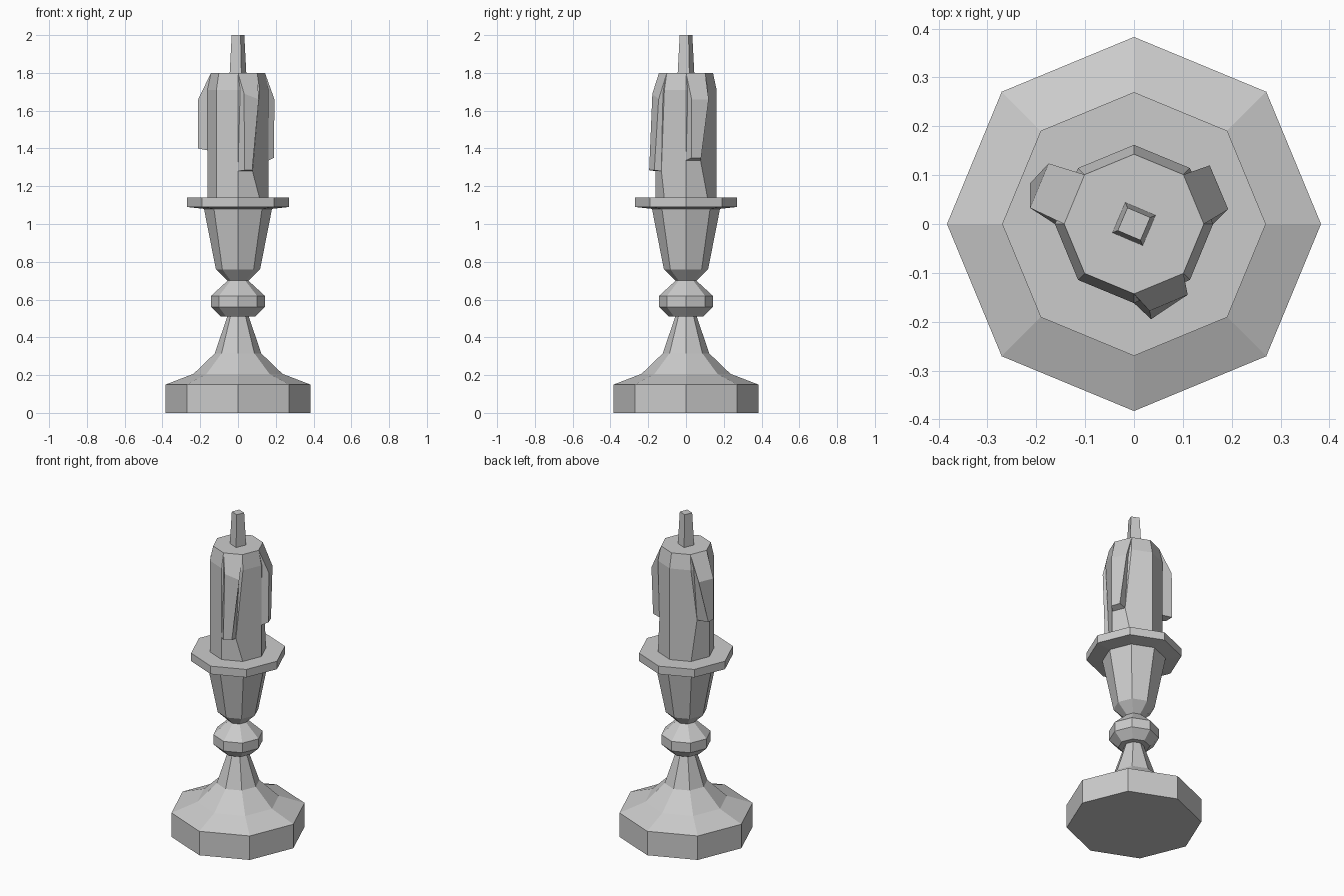
import bpy, bmesh, math
from mathutils import Vector

if "Cube" in bpy.data.objects:
    bpy.data.objects.remove(bpy.data.objects["Cube"])


def lathe(bm, profile, sides=8, turn=0.0):
    """Revolve (radius, z) points into a closed faceted solid; returns the rings."""
    rings = []
    for r, z in profile:
        angles = [turn + 2 * math.pi * i / sides for i in range(sides)]
        rings.append([bm.verts.new((r * math.cos(a), r * math.sin(a), z)) for a in angles])
    for lo, hi in zip(rings, rings[1:]):
        for i in range(sides):
            j = (i + 1) % sides
            bm.faces.new((lo[i], lo[j], hi[j], hi[i]))
    bm.faces.new(rings[0][::-1])
    bm.faces.new(rings[-1])
    return rings


def finish(name, bm):
    bmesh.ops.recalc_face_normals(bm, faces=bm.faces[:])
    mesh = bpy.data.meshes.new(name)
    bm.to_mesh(mesh)
    bm.free()
    obj = bpy.data.objects.new(name, mesh)
    bpy.context.collection.objects.link(obj)
    return obj


# Octagonal candlestick: foot, neck, bead, cup and drip tray
bm = bmesh.new()
lathe(bm, [(0.383, 0), (0.383, 0.15), (0.235, 0.207), (0.123, 0.315), (0.057, 0.51),
           (0.09, 0.51), (0.142, 0.56), (0.142, 0.62), (0.055, 0.70), (0.117, 0.76),
           (0.18, 1.08), (0.27, 1.09), (0.27, 1.14)])
finish("candlestick", bm)

# Wax drips: fixed corner, narrowing corner, lower z,
# then outer points: top fixed, top narrow, bottom narrow, bottom fixed
drips = [
    (4, 3, 1.39, [(-0.213, 0.033, 1.655), (-0.175, 0.124, 1.655),
                  (-0.213, 0.083, 1.40), (-0.213, 0.033, 1.40)]),
    (6, 7, 1.28, [(0.032, -0.178, 1.69), (0.11, -0.145, 1.66),
                  (0.075, -0.168, 1.285), (0.035, -0.195, 1.285)]),
    (0, 1, 1.337, [(0.193, 0.03, 1.66), (0.155, 0.12, 1.66),
                   (0.172, 0.08, 1.35), (0.19, 0.028, 1.35)]),
]

# Candle body, with one corner pulled in below each drip
bm = bmesh.new()
low, shoulder, top = lathe(bm, [(0.162, 1.135), (0.162, 1.71), (0.143, 1.8)])
hulls = []
for fixed, narrow, z, outer in drips:
    inner = []
    for c in (fixed, narrow):
        edge = bm.edges.get((low[c], shoulder[c]))
        _, v = bmesh.utils.edge_split(edge, low[c], (z - 1.135) / (1.71 - 1.135))
        inner.append(v)
    bmesh.ops.connect_verts(bm, verts=inner)
    inner[1].co = inner[1].co.lerp(inner[0].co, 0.33)
    anchors = [top[fixed], top[narrow]] + inner
    hulls.append([v.co.copy() for v in anchors] + [Vector(p) for p in outer])
finish("candle", bm)

# Each drip is a faceted block joined to the candle's facet
for i, h in enumerate(hulls):
    bm = bmesh.new()
    v = [bm.verts.new(p) for p in h]
    tf, tn, bf, bn, otf, otn, obn, obf = v
    for f in [(tf, tn, otn, otf), (otf, otn, obn, obf), (obf, obn, bn, bf),
              (tf, otf, obf, bf), (tn, bn, obn, otn), (tf, bf, bn, tn)]:
        bm.faces.new(f)
    finish(f"wax_drip_{i + 1}", bm)

# Four-sided tapered wick
bm = bmesh.new()
lathe(bm, [(0.048, 1.79), (0.036, 2.0)], sides=4, turn=math.radians(22))
finish("wick", bm)
